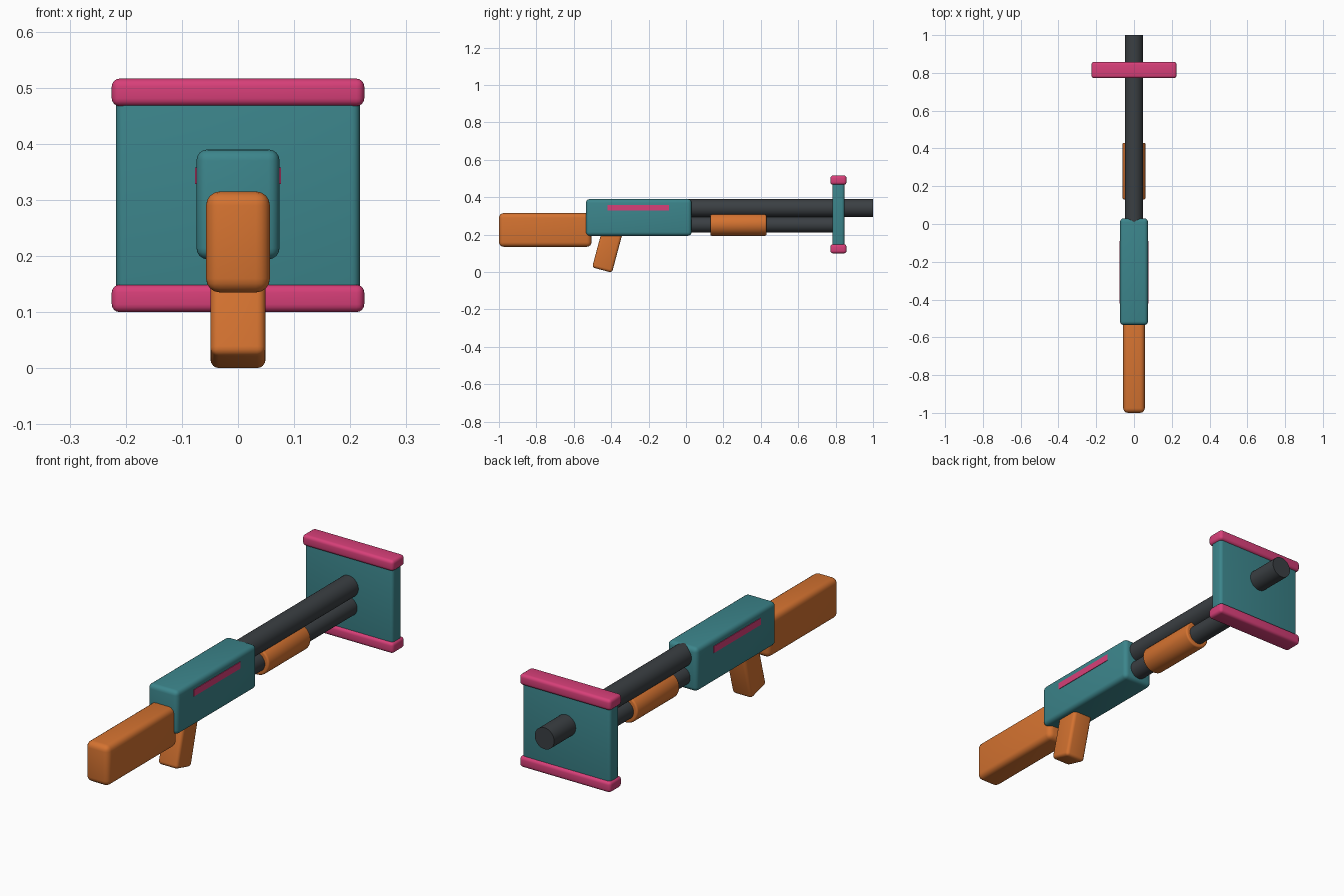
import bpy, math

if "Cube" in bpy.data.objects:
    bpy.data.objects.remove(bpy.data.objects["Cube"])


def material(name, rgb):
    m = bpy.data.materials.new(name)
    m.diffuse_color = (*rgb, 1)
    m.use_nodes = True
    m.node_tree.nodes["Principled BSDF"].inputs["Base Color"].default_value = m.diffuse_color
    return m


TEAL = material("teal", (0.045, 0.235, 0.26))
ORANGE = material("orange", (0.66, 0.17, 0.03))
PINK = material("pink", (0.68, 0.05, 0.19))
DARK = material("dark_grey", (0.043, 0.05, 0.056))


def finish(ob, name, mat, bevel):
    ob.name = name
    ob.data.materials.append(mat)
    bpy.ops.object.transform_apply(location=False, rotation=False, scale=True)
    if bevel:
        b = ob.modifiers.new("rounded_edges", "BEVEL")
        b.width = bevel
        b.segments = 4
        b.limit_method = "ANGLE"
        b.angle_limit = math.radians(40)
        bpy.ops.object.modifier_apply(modifier=b.name)
    bpy.ops.object.shade_smooth_by_angle(angle=math.radians(35))
    return ob


def box(name, mat, x, y, z, bevel=0.0):
    """Box from (min, max) ranges on each axis."""
    bpy.ops.mesh.primitive_cube_add(size=1, location=[(a + b) / 2 for a, b in (x, y, z)])
    ob = bpy.context.object
    ob.scale = [b - a for a, b in (x, y, z)]
    return finish(ob, name, mat, bevel)


def rod(name, mat, radius, y, z, bevel=0.0):
    """Cylinder along y at height z."""
    bpy.ops.mesh.primitive_cylinder_add(vertices=32, radius=radius, depth=y[1] - y[0],
                                        location=(0, (y[0] + y[1]) / 2, z),
                                        rotation=(math.pi / 2, 0, 0))
    return finish(bpy.context.object, name, mat, bevel)


# Stock and receiver
box("stock", ORANGE, (-0.057, 0.057), (-1.0, -0.505), (0.135, 0.315), 0.025)
box("receiver", TEAL, (-0.074, 0.074), (-0.535, 0.03), (0.194, 0.39), 0.02)

# Slanted pistol grip
grip = box("grip", ORANGE, (-0.049, 0.049), (-0.474, -0.364), (0.007, 0.237), 0.015)
grip.rotation_euler.x = math.radians(-15)

# Thin stripes on both receiver sides
for side, label in ((-1, "left"), (1, "right")):
    xs = sorted((side * 0.070, side * 0.0765))
    box("stripe_" + label, PINK, xs, (-0.42, -0.09), (0.328, 0.358))

# Barrel, magazine tube and sliding fore-end
rod("barrel", DARK, 0.048, (-0.03, 1.0), 0.342)
rod("magazine_tube", DARK, 0.042, (-0.03, 0.815), 0.253)
rod("fore_end", ORANGE, 0.061, (0.13, 0.43), 0.255, 0.008)

# Shield plate with top and bottom trims
box("shield_plate", TEAL, (-0.217, 0.217), (0.782, 0.847), (0.115, 0.50), 0.014)
for label, z in (("bottom", 0.10), ("top", 0.467)):
    box("shield_trim_" + label, PINK, (-0.225, 0.225), (0.772, 0.858), (z, z + 0.049), 0.014)
